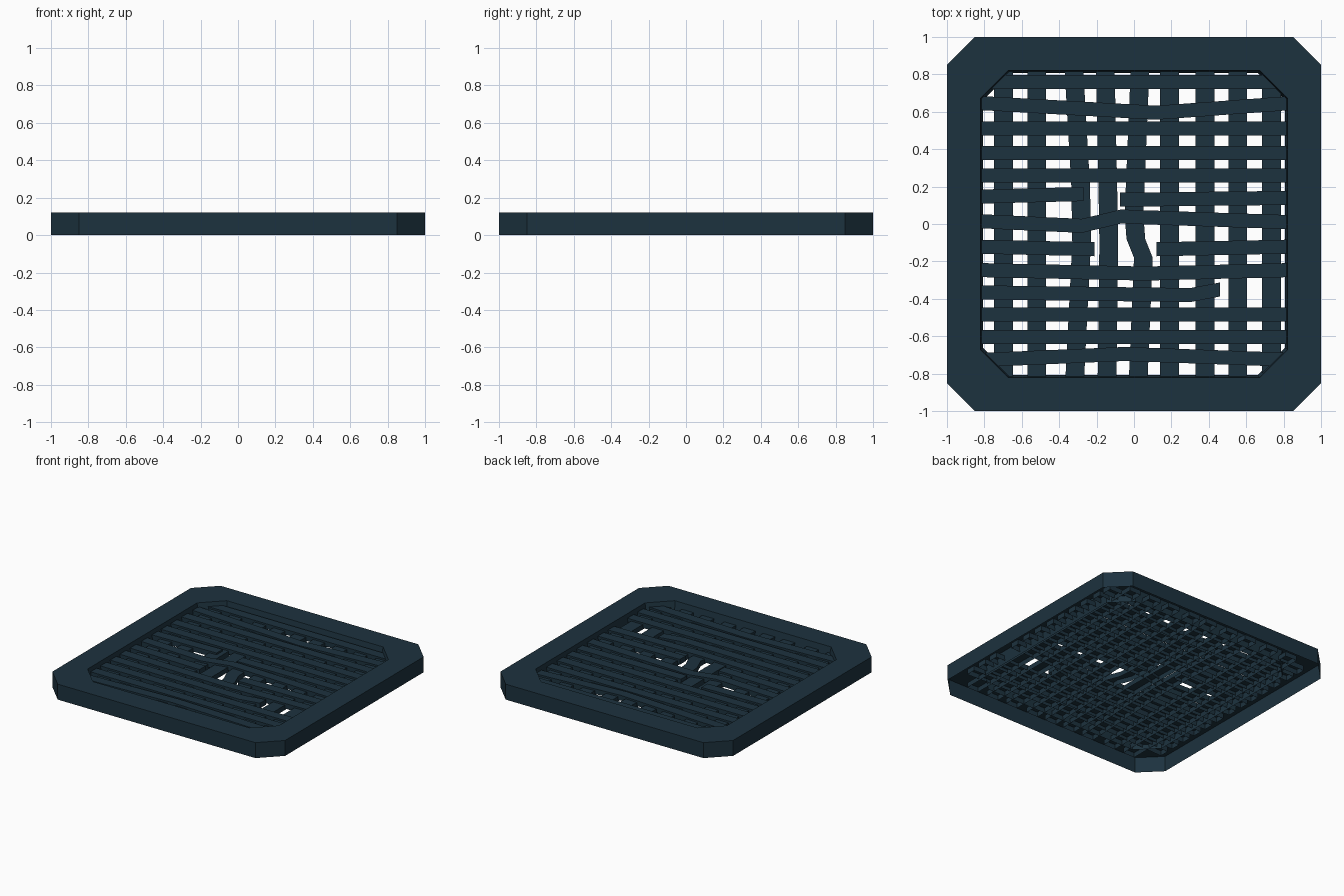
import bpy, bmesh

if "Cube" in bpy.data.objects:
    bpy.data.objects.remove(bpy.data.objects["Cube"])

mat = bpy.data.materials.new("dark blue steel")
mat.diffuse_color = (0.012, 0.032, 0.049, 1)
mat.use_nodes = True
mat.node_tree.nodes["Principled BSDF"].inputs["Base Color"].default_value = mat.diffuse_color


def finish(name, bm):
    bmesh.ops.recalc_face_normals(bm, faces=bm.faces)
    me = bpy.data.meshes.new(name)
    bm.to_mesh(me)
    bm.free()
    me.materials.append(mat)
    ob = bpy.data.objects.new(name, me)
    bpy.context.collection.objects.link(ob)
    return ob


def octagon(bm, r, c, z):
    k = r - c
    pts = [(r, -k), (r, k), (k, r), (-k, r), (-r, k), (-r, -k), (-k, -r), (k, -r)]
    return [bm.verts.new((x, y, z)) for x, y in pts]


def bar(name, path, width, z0, z1, along_x):
    """Open-bottomed channel following (position, offset) points along one axis."""
    bm = bmesh.new()
    rings = []
    for t, off in path:
        ring = []
        for s, z in ((-1, z0), (-1, z1), (1, z1), (1, z0)):
            o = off + s * width / 2
            ring.append(bm.verts.new((t, o, z) if along_x else (o, t, z)))
        rings.append(ring)
    for a, b in zip(rings, rings[1:]):
        for i in range(3):
            bm.faces.new((a[i], a[i + 1], b[i + 1], b[i]))
    bm.faces.new(rings[0])
    bm.faces.new(rings[-1])
    return finish(name, bm)


# frame: open-bottomed shell with outer wall, flat top and sloped inner lip
bm = bmesh.new()
loops = [octagon(bm, 1, 0.15, 0), octagon(bm, 1, 0.15, 0.12),
         octagon(bm, 0.822, 0.15, 0.12), octagon(bm, 0.807, 0.145, 0.03)]
for a, b in zip(loops, loops[1:]):
    for i in range(8):
        j = (i + 1) % 8
        bm.faces.new((a[i], a[j], b[j], b[i]))
finish("frame", bm)

# upper slats running left to right, some bent or broken
E = 0.89
slats = [
    [(-E, 0.76), (E, 0.76)],
    [(-E, 0.65), (-0.7, 0.64), (0.12, 0.595), (E, 0.65)],
    [(-E, 0.51), (E, 0.51)],
    [(-E, 0.38), (E, 0.38)],
    [(-E, 0.26), (E, 0.26)],
    [(-E, 0.145), (-0.27, 0.16)],
    [(-0.075, 0.13), (E, 0.14)],
    [(-E, 0.018), (-0.28, -0.01), (-0.07, 0.04), (E, 0.008)],
    [(-E, -0.12), (-0.21, -0.135)],
    [(0.12, -0.135), (E, -0.12)],
    [(-E, -0.245), (0.06, -0.265), (E, -0.245)],
    [(-E, -0.365), (0.3, -0.38), (0.46, -0.35)],
    [(-E, -0.485), (E, -0.485)],
    [(-E, -0.605), (E, -0.605)],
    [(-E, -0.73), (-0.7, -0.722), (-0.05, -0.695), (E, -0.728)],
]
for i, p in enumerate(slats):
    bar(f"slat_{i + 1}", p, 0.075, 0.048, 0.088, True)

# lower cross bars running front to back
crossbars = [[(-E, x), (E, x)] for x in
             (-0.698, -0.52, 0.19, 0.38, 0.555, 0.735)]
crossbars += [
    [(-E, -0.32), (-0.1, -0.28), (0.2, -0.285), (E, -0.325)],
    [(-E, -0.145), (-0.1, -0.135), (0.2, -0.14), (E, -0.155)],
    [(-E, 0.02), (-0.18, 0.05), (-0.08, 0.01), (0.05, 0.0), (E, 0.035)],
]
for i, p in enumerate(crossbars):
    bar(f"cross_bar_{i + 1}", p, 0.1, 0.036, 0.074, False)
